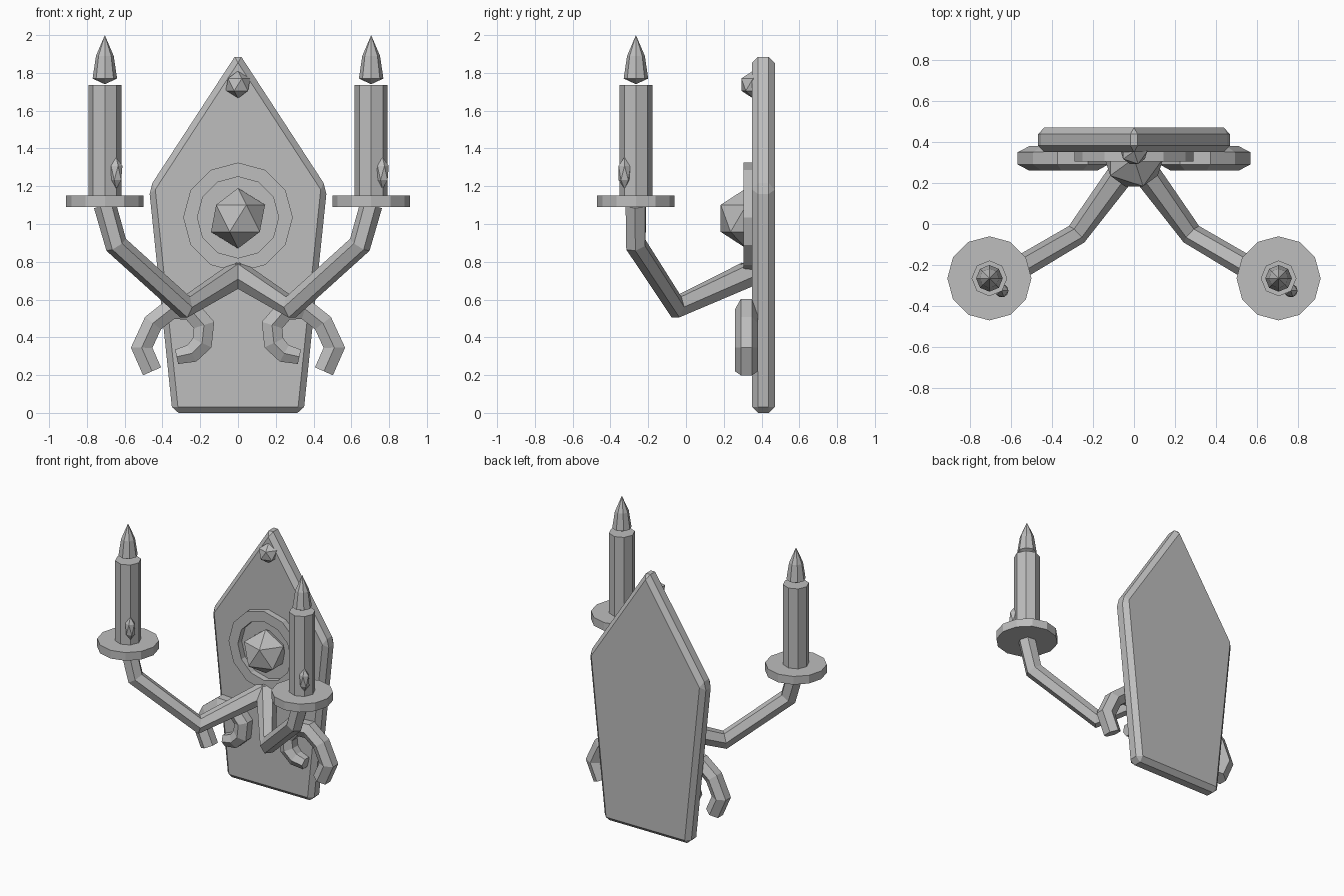
import bpy, bmesh, math
from mathutils import Vector

cube = bpy.data.objects.get("Cube")
if cube:
    bpy.data.objects.remove(cube)

grey = bpy.data.materials.new("plain_grey")
grey.use_nodes = True
COLOUR = (0.51, 0.51, 0.51, 1)
grey.diffuse_color = COLOUR
grey.node_tree.nodes["Principled BSDF"].inputs["Base Color"].default_value = COLOUR


def finish(name, bm, location=(0, 0, 0)):
    bmesh.ops.recalc_face_normals(bm, faces=bm.faces[:])
    mesh = bpy.data.meshes.new(name)
    bm.to_mesh(mesh)
    bm.free()
    mesh.materials.append(grey)
    obj = bpy.data.objects.new(name, mesh)
    obj.location = location
    bpy.context.collection.objects.link(obj)
    return obj


def bridge(bm, a, b):
    n = len(a)
    for i in range(n):
        j = (i + 1) % n
        bm.faces.new((a[i], a[j], b[j], b[i]))


def lathe(name, profile, sides, location):
    """Turn (radius, height) points around z; zero radius closes to a tip."""
    bm = bmesh.new()
    rings = []
    for r, z in profile:
        r = max(r, 1e-5)
        rings.append([bm.verts.new((r * math.cos(math.tau * i / sides),
                                    r * math.sin(math.tau * i / sides), z))
                      for i in range(sides)])
    for a, b in zip(rings, rings[1:]):
        bridge(bm, a, b)
    bm.faces.new(rings[0])
    bm.faces.new(rings[-1])
    bmesh.ops.remove_doubles(bm, verts=bm.verts[:], dist=0.0005)
    return finish(name, bm, location)


def sweep(name, points, radii, ref, sides=6):
    """Six-sided tube with mitred joints along a path."""
    pts = [Vector(p) for p in points]
    ref = Vector(ref)
    bm = bmesh.new()
    rings = []
    for i, p in enumerate(pts):
        before = (p - pts[max(i - 1, 0)]).normalized()
        after = (pts[min(i + 1, len(pts) - 1)] - p).normalized()
        t = (before + after).normalized()
        u = (ref - t * ref.dot(t)).normalized()
        miter = 1 / max(t.dot(after if after.length else before), 0.7)
        v = t.cross(u) * miter
        rings.append([bm.verts.new(p + radii[i] * (u * math.cos(math.tau * k / sides)
                                                   + v * math.sin(math.tau * k / sides)))
                      for k in range(sides)])
    for a, b in zip(rings, rings[1:]):
        bridge(bm, a, b)
    bm.faces.new(rings[0])
    bm.faces.new(rings[-1])
    return finish(name, bm)


def gem(name, location, scale):
    bm = bmesh.new()
    bmesh.ops.create_icosphere(bm, subdivisions=1, radius=1)
    bmesh.ops.scale(bm, vec=scale, verts=bm.verts[:])
    return finish(name, bm, location)


# Back plate: pointed shield outline, extruded and chamfered
bm = bmesh.new()
outline = [(-0.347, 0), (0.347, 0), (0.471, 1.19), (0, 1.912), (-0.471, 1.19)]
front = [bm.verts.new((x, 0.35, z)) for x, z in outline]
back = [bm.verts.new((x, 0.47, z)) for x, z in outline]
bm.faces.new(front)
bm.faces.new(back)
bridge(bm, front, back)
plate = finish("back_plate", bm)
bevel = plate.modifiers.new("chamfered_edges", "BEVEL")
bevel.width = 0.032
bevel.segments = 1

# Raised ring around the central gem
bm = bmesh.new()
loops = []
for r, y in ((0.29, 0.36), (0.29, 0.305), (0.215, 0.305), (0.215, 0.36)):
    loops.append([bm.verts.new((r * math.cos(math.tau * i / 12), y,
                                1.035 + r * math.sin(math.tau * i / 12)))
                  for i in range(12)])
for k in range(4):
    bridge(bm, loops[k], loops[(k + 1) % 4])
finish("rosette_ring", bm)

gem("centre_gem", (0, 0.32, 1.03), (0.16, 0.16, 0.16))
gem("top_gem", (0, 0.355, 1.738), (0.073, 0.073, 0.073))

# Arms, scrolls and candles on both sides
ARM = [(0, 0.33, 0.735), (0.28, -0.05, 0.56), (0.645, -0.265, 0.89), (0.705, -0.265, 1.1)]
SCROLL = [(0.455, 0.22), (0.51, 0.345), (0.45, 0.475), (0.355, 0.55), (0.25, 0.545),
          (0.18, 0.465), (0.19, 0.37), (0.245, 0.315), (0.325, 0.297)]
for s, side in ((1, "left"), (-1, "right")):
    sweep(side + "_arm", [(s * x, y, z) for x, y, z in ARM],
          [0.07, 0.055, 0.058, 0.06], (s * 0.6, 0.8, 0))
    sweep(side + "_scroll", [(s * x, 0.32, z) for x, z in SCROLL],
          [0.06] * 7 + [0.055, 0.045], (0, 1, 0))
    at = (s * 0.705, -0.265, 0)
    lathe(side + "_drip_tray", [(0.205, 1.09), (0.205, 1.15)], 12, at)
    lathe(side + "_candle", [(0.087, 1.14), (0.087, 1.735)], 8, at)
    lathe(side + "_flame", [(0, 1.74), (0.065, 1.77), (0.047, 1.89), (0, 2.0)], 8, at)
    gem(side + "_wax_drip", (s * 0.705 + 0.06, -0.325, 1.27), (0.037, 0.037, 0.085))
